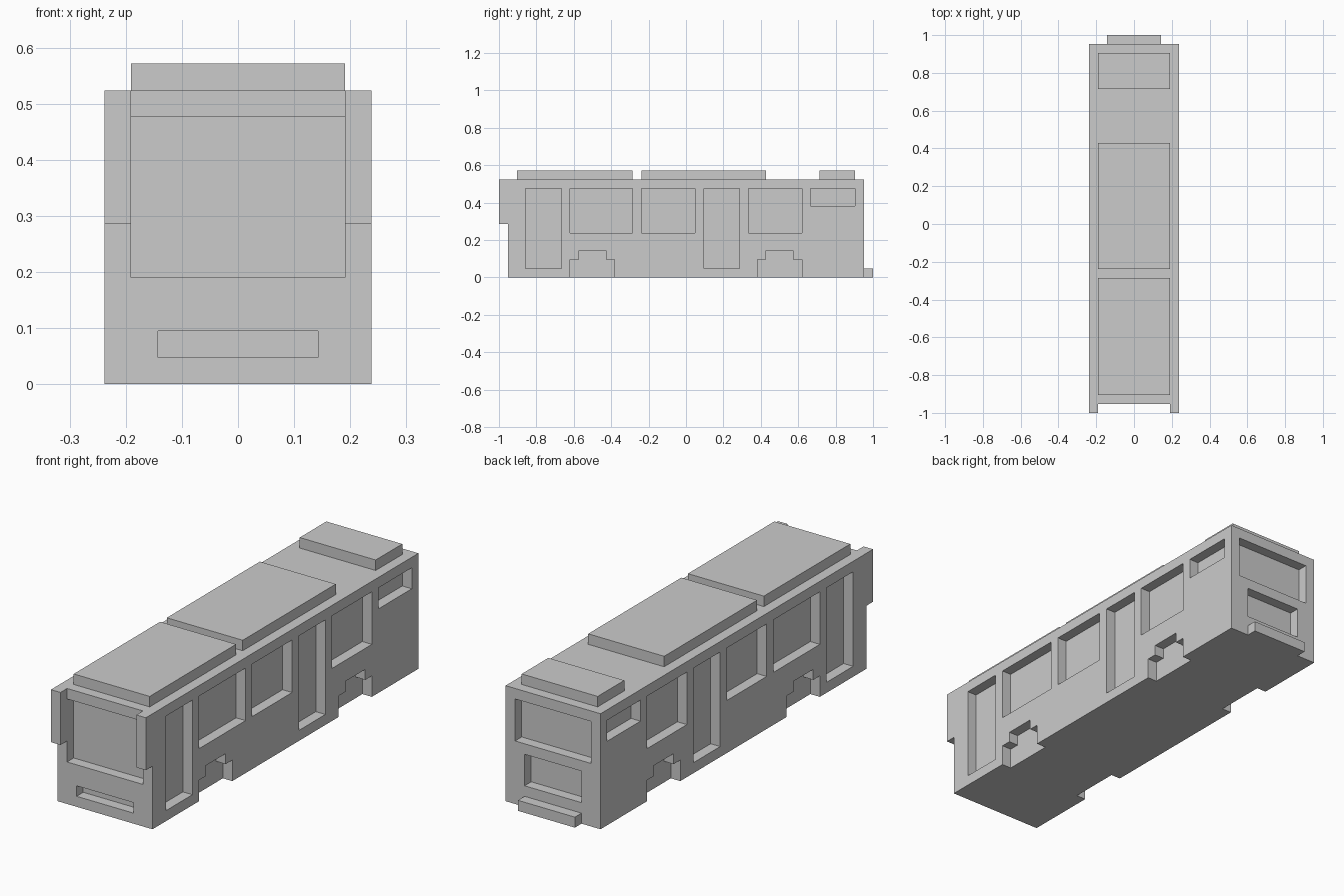
import bpy, bmesh

if "Cube" in bpy.data.objects:
    bpy.data.objects.remove(bpy.data.objects["Cube"])

U = 2 / 42  # one block unit; the bus is 42 units long


def prism(bm, profile, x0, x1):
    """Extrude a (y, z) outline from x0 to x1, in block units."""
    base = [bm.verts.new((x0 * U, y * U, z * U)) for y, z in profile]
    face = bm.faces.new(base)
    new = bmesh.ops.extrude_face_region(bm, geom=[face])["geom"]
    verts = [v for v in new if isinstance(v, bmesh.types.BMVert)]
    bmesh.ops.translate(bm, verts=verts, vec=((x1 - x0) * U, 0, 0))


def box(bm, x0, x1, y0, y1, z0, z1):
    prism(bm, [(y0, z0), (y1, z0), (y1, z1), (y0, z1)], x0, x1)


def finish(name, bm):
    bmesh.ops.recalc_face_normals(bm, faces=bm.faces[:])
    mesh = bpy.data.meshes.new(name)
    bm.to_mesh(mesh)
    bm.free()
    obj = bpy.data.objects.new(name, mesh)
    bpy.context.collection.objects.link(obj)
    return obj


def box_part(name, *size):
    bm = bmesh.new()
    box(bm, *size)
    return finish(name, bm)


# Main body
body = box_part("bus_body", -5, 5, -20, 20, 0, 11)

# Recesses, all one unit deep
bm = bmesh.new()
# Side doors and windows: y0, y1, z0, z1
side_openings = [(-18, -14, 1, 10), (-13, -6, 5, 10), (-5, 1, 5, 10),
                 (2, 6, 1, 10), (7, 13, 5, 10), (14, 19, 8, 10)]
for x0, x1 in ((-6, -4), (4, 6)):
    for opening in side_openings:
        box(bm, x0, x1, *opening)
    # Stepped wheel arches
    for c in (-10.5, 10.5):
        prism(bm, [(c - 2.5, -1), (c + 2.5, -1), (c + 2.5, 2), (c + 1.5, 2),
                   (c + 1.5, 3), (c - 1.5, 3), (c - 1.5, 2), (c - 2.5, 2)], x0, x1)
# Windscreen and front grille
box(bm, -4, 4, -21, -19, 4, 10)
box(bm, -3, 3, -21, -19, 1, 2)
# Rear window and engine panel
box(bm, -4, 4, 19, 21, 6, 10)
box(bm, -3, 3, 19, 21, 2, 5)
cutter = finish("recess_cutter", bm)
cutter.hide_render = True

cut = body.modifiers.new("recesses", 'BOOLEAN')
cut.operation = 'DIFFERENCE'
cut.solver = 'EXACT'
cut.object = cutter
bpy.context.view_layer.objects.active = body
bpy.ops.object.modifier_apply(modifier=cut.name)
bpy.data.objects.remove(cutter)

# Roof units
for name, y0, y1 in (("front_roof_unit", -19, -6), ("middle_roof_unit", -5, 9),
                     ("rear_roof_unit", 15, 19)):
    box_part(name, -4, 4, y0, y1, 11, 12)

# Wing mirrors and rear bumper
box_part("left_mirror", -5, -4, -21, -20, 6, 11)
box_part("right_mirror", 4, 5, -21, -20, 6, 11)
box_part("rear_bumper", -3, 3, 20, 21, 0, 1)
